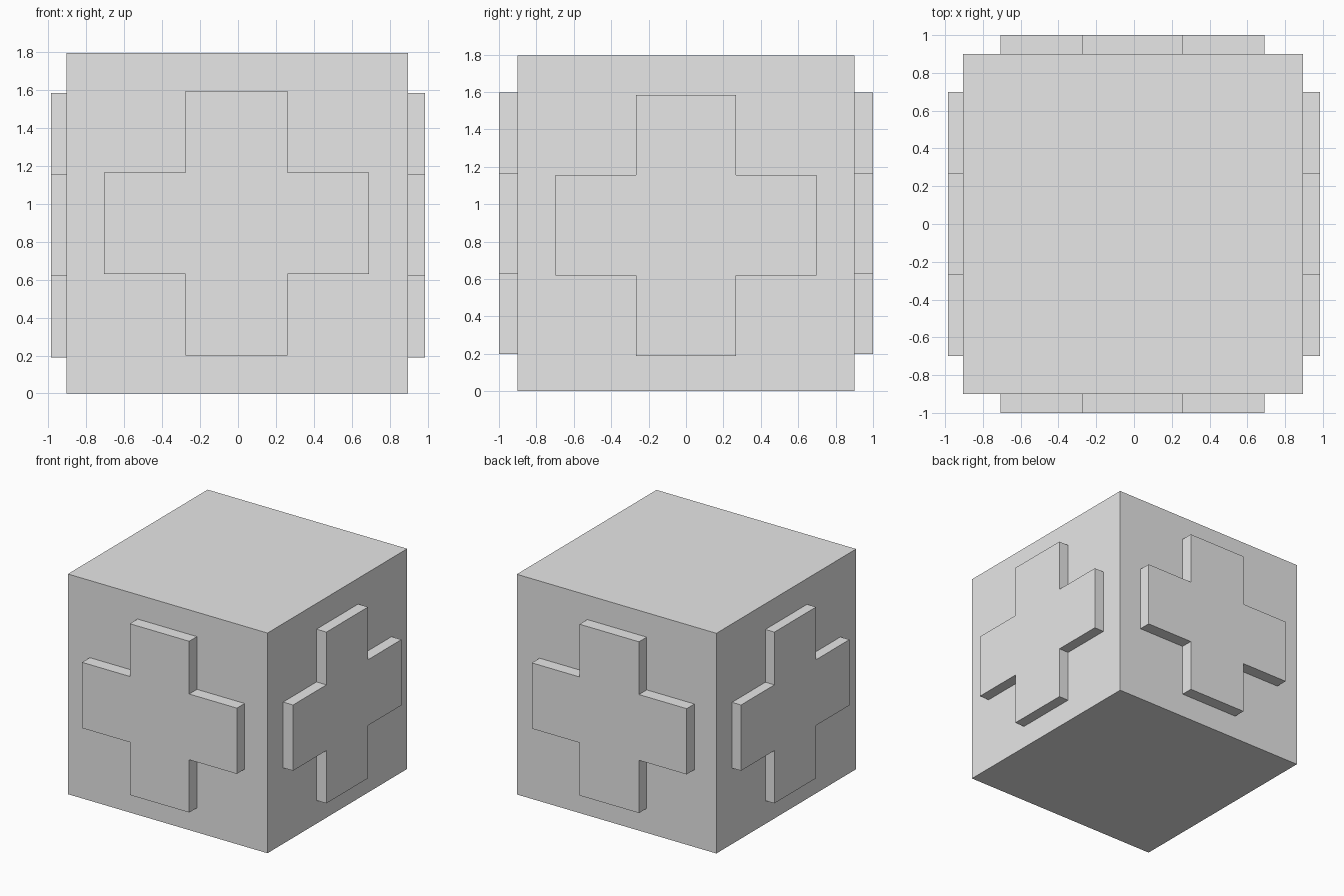
import bpy
import bmesh
from math import pi
from mathutils import Matrix, Vector

cube = bpy.data.objects.get("Cube")
if cube:
    bpy.data.objects.remove(cube, do_unlink=True)

grey = bpy.data.materials.new("light_grey")
grey.use_nodes = True
grey.diffuse_color = (0.8, 0.8, 0.8, 1)
grey.node_tree.nodes["Principled BSDF"].inputs["Base Color"].default_value = (0.8, 0.8, 0.8, 1)

HEIGHT = 1.795
HALF = 0.9
SHIFT = -0.004    # body sits slightly off the centre line in x
EMBED = 0.02      # how far each cross is sunk into the body
REACH = 0.698     # half length of a cross
ARM = 0.268       # half width of a cross arm


def add_object(name, bm):
    bmesh.ops.recalc_face_normals(bm, faces=bm.faces)
    mesh = bpy.data.meshes.new(name)
    bm.to_mesh(mesh)
    bm.free()
    mesh.materials.append(grey)
    obj = bpy.data.objects.new(name, mesh)
    bpy.context.collection.objects.link(obj)


def raised_cross(name, angle, surface, outer, centre):
    """Cross profile facing -y, extruded outwards, then turned about z."""
    corner = [(ARM, REACH), (ARM, ARM), (REACH, ARM)]
    outline = []
    for turn in range(4):
        for u, v in corner:
            for _ in range(turn):
                u, v = v, -u
            outline.append((u, v))
    bm = bmesh.new()
    face = bm.faces.new([bm.verts.new((u, -surface + EMBED, v)) for u, v in outline])
    result = bmesh.ops.extrude_face_region(bm, geom=[face], use_keep_orig=True)
    moved = [g for g in result["geom"] if isinstance(g, bmesh.types.BMVert)]
    bmesh.ops.translate(bm, verts=moved, vec=(0, surface - outer - EMBED, 0))
    bm.transform(Matrix.Translation(centre) @ Matrix.Rotation(angle, 4, "Z"))
    add_object(name, bm)


# Main block
bm = bmesh.new()
bmesh.ops.create_cube(bm, size=1)
bm.transform(Matrix.Translation((SHIFT, 0, HEIGHT / 2)) @ Matrix.Diagonal((2 * HALF, 2 * HALF, HEIGHT, 1)))
add_object("block", bm)

# Raised crosses on the four upright sides
front_centre = Vector((-0.008, 0, 0.898))
side_centre = Vector((0, 0, 0.887))
raised_cross("front_cross", 0, HALF, 1.0, front_centre)
raised_cross("back_cross", pi, HALF, 1.0, front_centre)
raised_cross("left_cross", pi / 2, HALF + SHIFT, 0.985, side_centre)
raised_cross("right_cross", -pi / 2, HALF - SHIFT, 0.985, side_centre)
